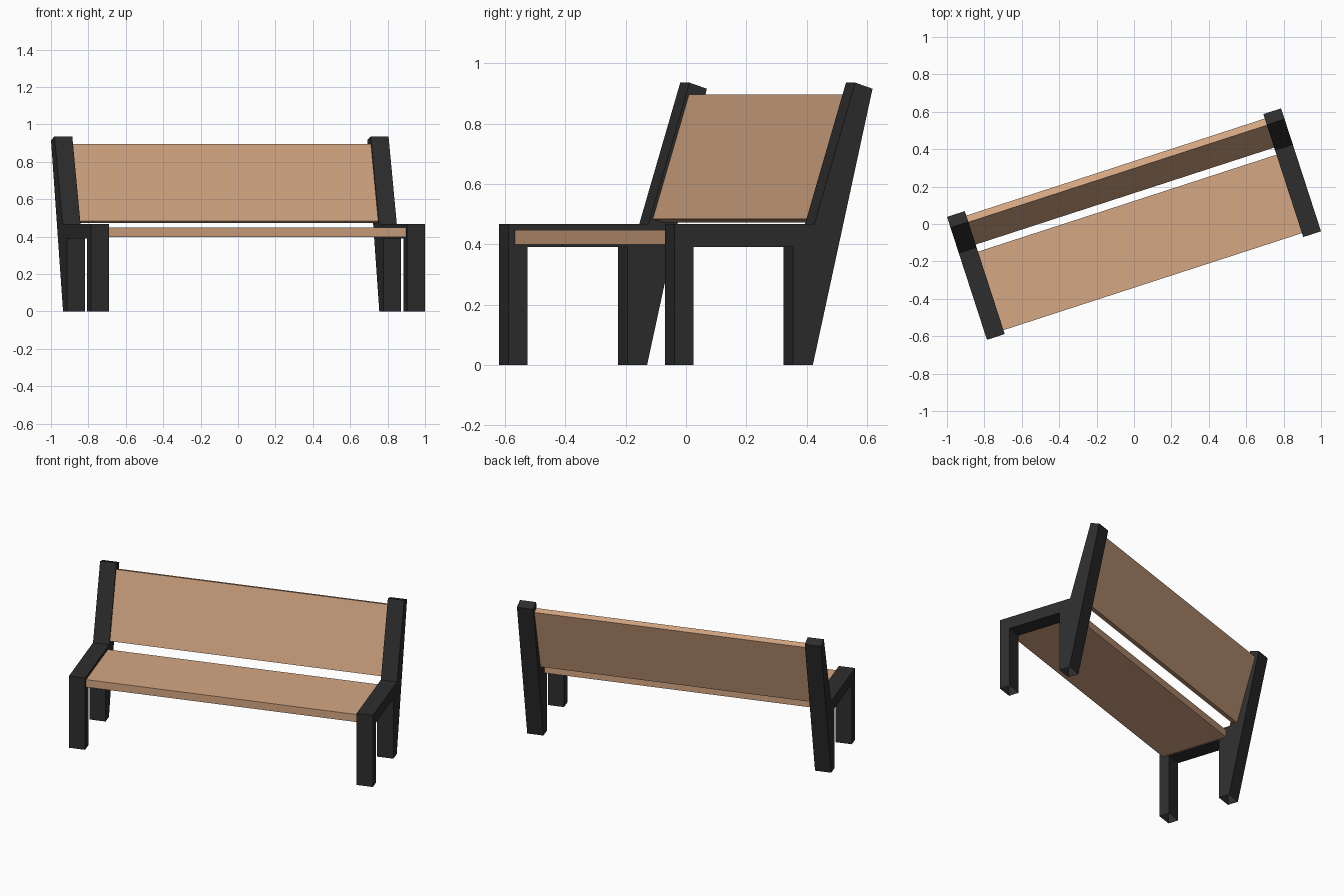
import bpy, bmesh, math
from mathutils import Matrix

if "Cube" in bpy.data.objects:
    bpy.data.objects.remove(bpy.data.objects["Cube"])


def material(name, rgb):
    m = bpy.data.materials.new(name)
    m.diffuse_color = (*rgb, 1)
    m.use_nodes = True
    m.node_tree.nodes["Principled BSDF"].inputs["Base Color"].default_value = m.diffuse_color
    return m


WOOD = material("warm wood", (0.66, 0.385, 0.225))
DARK = material("charcoal frame", (0.027, 0.027, 0.027))
TURN = Matrix.Rotation(math.radians(18), 4, 'Z')  # bench stands turned 18 degrees


def extrude_profile(name, profile, x0, x1, mat, open_bottom=False):
    """Sweep a (y, z) side profile from x0 to x1."""
    bm = bmesh.new()
    face = bm.faces.new([bm.verts.new((x0, y, z)) for y, z in profile])
    new = bmesh.ops.extrude_face_region(bm, geom=[face], use_keep_orig=True)["geom"]
    bmesh.ops.translate(bm, vec=(x1 - x0, 0, 0),
                        verts=[g for g in new if isinstance(g, bmesh.types.BMVert)])
    bmesh.ops.recalc_face_normals(bm, faces=bm.faces[:])
    if open_bottom:  # feet are left hollow underneath
        feet = [f for f in bm.faces if all(v.co.z < 1e-4 for v in f.verts)]
        bmesh.ops.delete(bm, geom=feet, context='FACES_ONLY')
    bmesh.ops.transform(bm, matrix=TURN, verts=bm.verts[:])
    me = bpy.data.meshes.new(name)
    bm.to_mesh(me)
    bm.free()
    me.materials.append(mat)
    ob = bpy.data.objects.new(name, me)
    bpy.context.collection.objects.link(ob)
    return ob


# Side frames: front leg, seat rail, back leg and leaning back post in one outline
frame = [(-0.346, 0), (-0.279, 0), (-0.279, 0.391), (0.068, 0.391), (0.068, 0),
         (0.137, 0), (0.345, 0.916), (0.285, 0.936), (0.142, 0.467), (-0.346, 0.467)]
for side, x0, x1 in (("left", -0.939, -0.839), ("right", 0.839, 0.939)):
    extrude_profile(side + "_side_frame", frame, x0, x1, DARK, True)

# Seat board
extrude_profile("seat", [(-0.324, 0.399), (0.117, 0.399), (0.117, 0.448), (-0.324, 0.448)],
                -0.839, 0.839, WOOD)

# Leaning backrest board
extrude_profile("backrest", [(0.157, 0.484), (0.194, 0.473), (0.320, 0.884), (0.283, 0.896)],
                -0.839, 0.839, WOOD)
